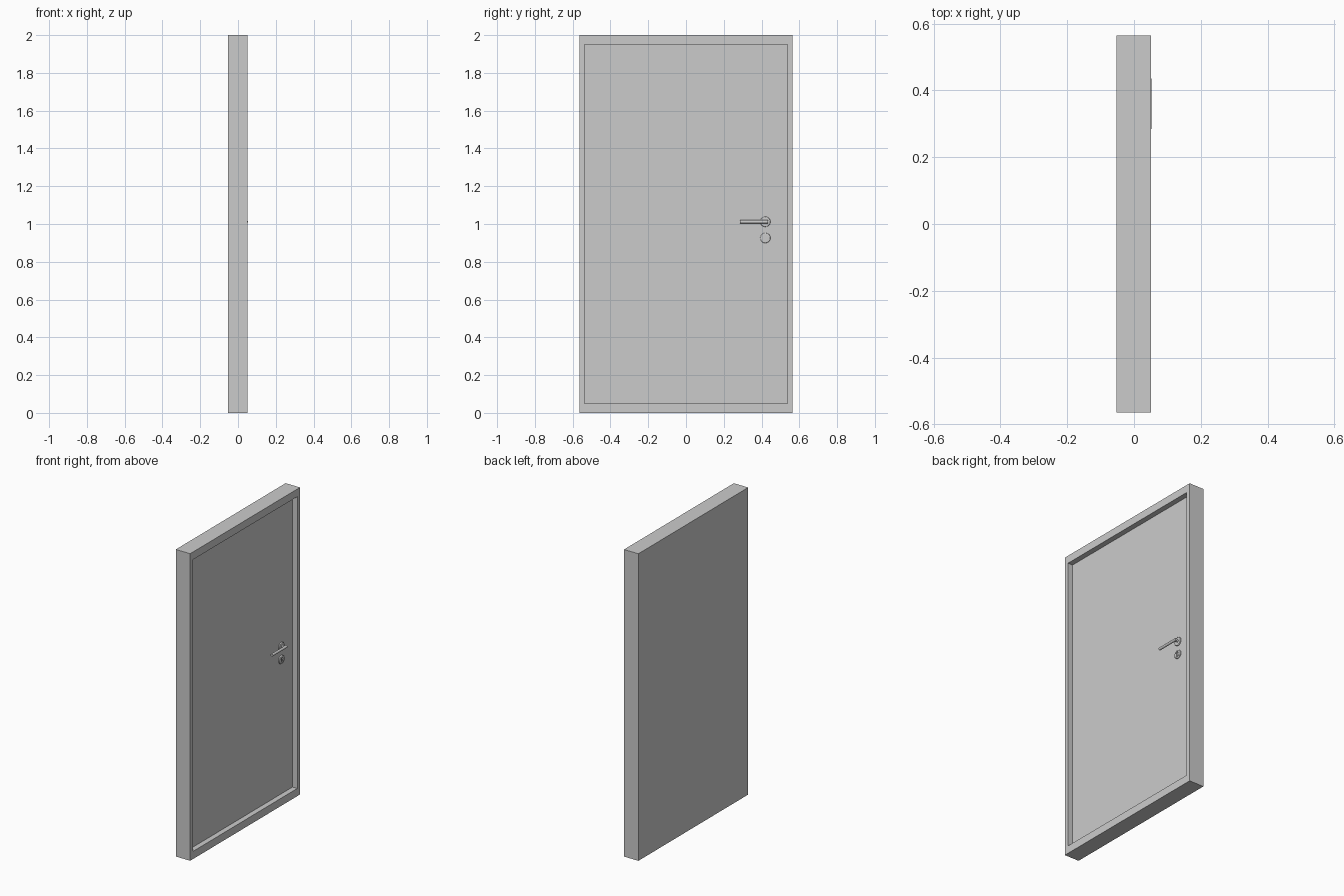
import bpy, bmesh, math
from mathutils import Matrix, Vector

if "Cube" in bpy.data.objects:
    bpy.data.objects.remove(bpy.data.objects["Cube"])

BACK, FACE, PANEL = -0.0525, 0.051, 0.0165   # depths along x
PIVOT_Y, HANDLE_Z, LOCK_Z = 0.42, 1.012, 0.926


def make_object(name, bm, smooth=False):
    bmesh.ops.recalc_face_normals(bm, faces=bm.faces)
    mesh = bpy.data.meshes.new(name)
    bm.to_mesh(mesh)
    bm.free()
    obj = bpy.data.objects.new(name, mesh)
    bpy.context.collection.objects.link(obj)
    if smooth:
        bpy.ops.object.select_all(action='DESELECT')
        obj.select_set(True)
        bpy.context.view_layer.objects.active = obj
        bpy.ops.object.shade_smooth_by_angle(angle=math.radians(40))
    return obj


def rod(name, start, end, radius):
    a, b = Vector(start), Vector(end)
    turn = (b - a).to_track_quat('Z', 'Y').to_matrix().to_4x4()
    bm = bmesh.new()
    bmesh.ops.create_cone(bm, cap_ends=True, segments=32, radius1=radius, radius2=radius,
                          depth=(b - a).length,
                          matrix=Matrix.Translation((a + b) / 2) @ turn)
    return make_object(name, bm, smooth=True)


def rosette(name, z, radius=0.027, height=0.008, soft=0.004):
    # round plate with a softened rim, turned around the x axis
    profile = [(0, 0), (0, radius)]
    for i in range(7):
        t = math.radians(15 * i)
        profile.append((height - soft + soft * math.sin(t), radius - soft + soft * math.cos(t)))
    profile.append((height, 0))
    bm = bmesh.new()
    verts = [bm.verts.new((PANEL + x, PIVOT_Y, z + r)) for x, r in profile]
    edges = [bm.edges.new(pair) for pair in zip(verts, verts[1:])]
    bmesh.ops.spin(bm, geom=verts + edges, cent=(PANEL, PIVOT_Y, z), axis=(1, 0, 0),
                   angle=math.tau, steps=48)
    bmesh.ops.remove_doubles(bm, verts=bm.verts, dist=1e-5)
    return make_object(name, bm, smooth=True)


# Door slab with frame: box whose +x face is inset and pushed in
bm = bmesh.new()
bmesh.ops.create_cube(bm, size=1, matrix=Matrix.Translation(((BACK + FACE) / 2, 0, 1))
                      @ Matrix.Diagonal((FACE - BACK, 1.13, 2, 1)))
front = max(bm.faces, key=lambda f: f.calc_center_median().x)
inner = bmesh.ops.extrude_discrete_faces(bm, faces=[front])["faces"][0]
ring = bmesh.ops.inset_region(bm, faces=[inner], thickness=0.001)
corners = list(inner.verts)
for v in corners:
    v.co.y = math.copysign(0.537, v.co.y)
    v.co.z = 1 + math.copysign(0.95, v.co.z - 1)
recess = bmesh.ops.extrude_face_region(bm, geom=[inner])["geom"]
bmesh.ops.translate(bm, vec=(PANEL - FACE, 0, 0),
                    verts=[g for g in recess if isinstance(g, bmesh.types.BMVert)])
if inner.is_valid:
    bm.faces.remove(inner)
bmesh.ops.remove_doubles(bm, verts=bm.verts, dist=1e-5)
make_object("door_with_frame", bm)

# Lever handle: plate, neck and bar
rosette("handle_rosette", HANDLE_Z)
rod("handle_neck", (PANEL, PIVOT_Y + 0.003, HANDLE_Z), (0.044, PIVOT_Y + 0.003, HANDLE_Z), 0.008)
rod("handle_lever", (0.044, 0.285, HANDLE_Z), (0.044, 0.435, HANDLE_Z), 0.0085)

# Lock plate with a keyhole cut through it
plate = rosette("lock_plate", LOCK_Z)
bm = bmesh.new()
outline = []
for i in range(17):
    t = math.radians(-55 + 290 * i / 16)
    outline.append((0.0085 * math.cos(t), 0.0075 + 0.0085 * math.sin(t)))
outline += [(-0.009, -0.016), (0.009, -0.016)]
face = bm.faces.new([bm.verts.new((PANEL + 0.001, PIVOT_Y + y, LOCK_Z + z)) for y, z in outline])
hole = bmesh.ops.extrude_face_region(bm, geom=[face])["geom"]
bmesh.ops.translate(bm, vec=(0.02, 0, 0),
                    verts=[g for g in hole if isinstance(g, bmesh.types.BMVert)])
cutter = make_object("keyhole_cutter", bm)
cutter.hide_render = True
cut = plate.modifiers.new("keyhole", 'BOOLEAN')
cut.operation = 'DIFFERENCE'
cut.solver = 'EXACT'
cut.object = cutter
bpy.context.view_layer.objects.active = plate
bpy.ops.object.modifier_apply(modifier=cut.name)
bpy.data.objects.remove(cutter)
